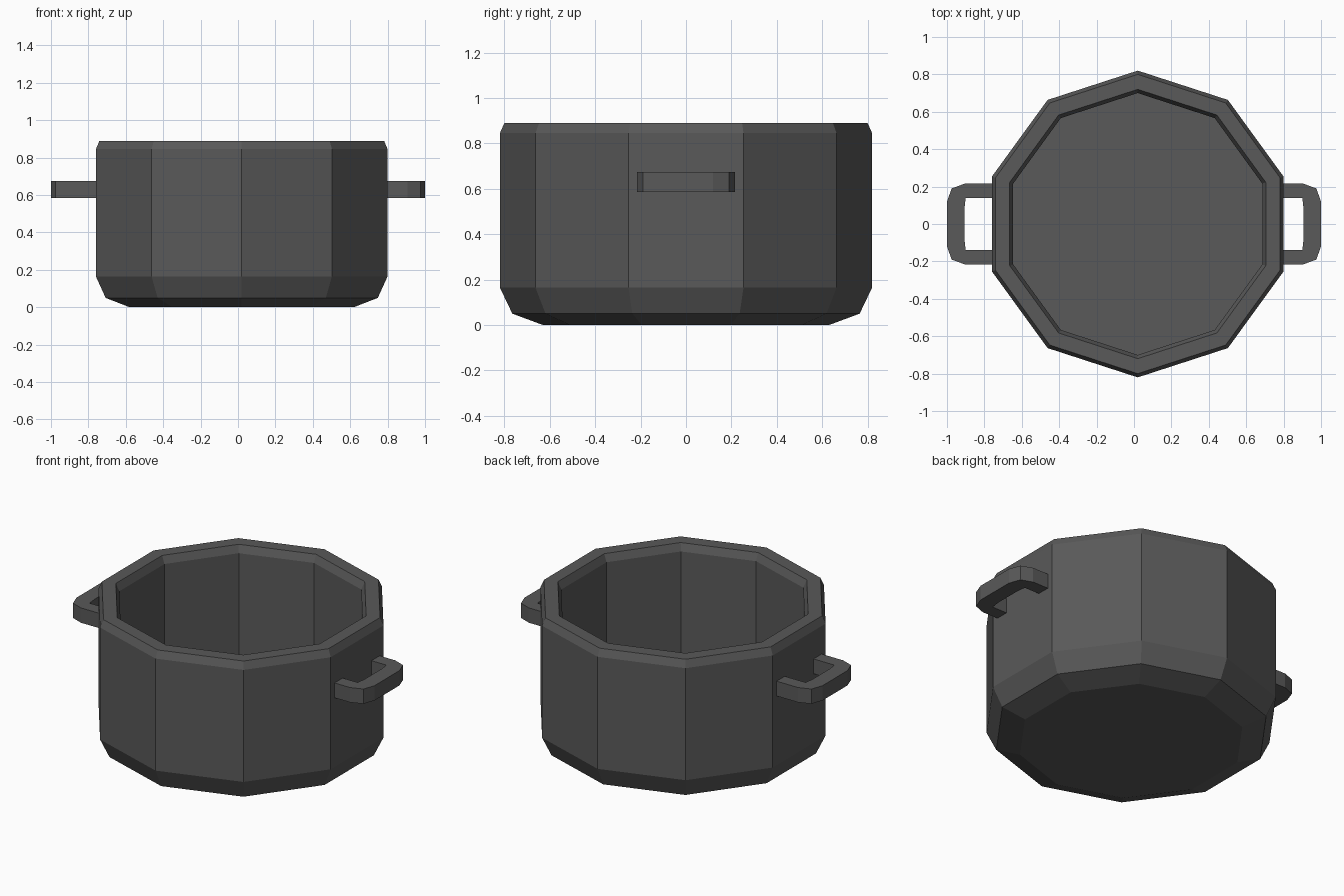
import bpy, bmesh, math

if "Cube" in bpy.data.objects:
    bpy.data.objects.remove(bpy.data.objects["Cube"])

SIDES = 10
CENTRE_X = 0.02

mat = bpy.data.materials.new("dark_metal")
mat.diffuse_color = (0.1, 0.1, 0.1, 1)
mat.use_nodes = True
mat.node_tree.nodes["Principled BSDF"].inputs["Base Color"].default_value = mat.diffuse_color


def finish(name, bm):
    bmesh.ops.recalc_face_normals(bm, faces=bm.faces)
    mesh = bpy.data.meshes.new(name)
    bm.to_mesh(mesh)
    bm.free()
    mesh.materials.append(mat)
    obj = bpy.data.objects.new(name, mesh)
    bpy.context.collection.objects.link(obj)
    return obj


# Pot body: ten-sided rings from the underside, over the rim, to the inner floor
profile = [(0.63, 0), (0.765, 0.05), (0.82, 0.165), (0.82, 0.845), (0.80, 0.89),
           (0.72, 0.89), (0.70, 0.845), (0.70, 0.10)]
bm = bmesh.new()
rings = []
for r, z in profile:
    angles = [math.pi / 2 + i * math.tau / SIDES for i in range(SIDES)]
    rings.append([bm.verts.new((CENTRE_X + r * math.cos(a), r * math.sin(a), z))
                  for a in angles])
for low, high in zip(rings, rings[1:]):
    for i in range(SIDES):
        j = (i + 1) % SIDES
        bm.faces.new((low[i], low[j], high[j], high[i]))
bm.faces.new(rings[0])
bm.faces.new(rings[-1])
finish("pot_body", bm)


# Side handles: half outline mirrored in y, then extruded upwards
def handle(name, side, root):
    outer = [(root, 0.216), (0.905, 0.216), (0.975, 0.19), (1.0, 0.12)]
    inner = [(root, 0.138), (0.90, 0.138), (0.907, 0.08)]
    flip = lambda pts: [(x, -y) for x, y in reversed(pts)]
    outline = outer + flip(outer) + inner_path(inner, flip)
    bm = bmesh.new()
    face = bm.faces.new([bm.verts.new((side * x, y, 0.585)) for x, y in outline])
    ext = bmesh.ops.extrude_face_region(bm, geom=[face])
    top = [g for g in ext["geom"] if isinstance(g, bmesh.types.BMVert)]
    bmesh.ops.translate(bm, verts=top, vec=(0, 0, 0.09))
    finish(name, bm)


def inner_path(inner, flip):
    return [(x, -y) for x, y in inner] + list(reversed(inner))


handle("right_handle", 1, 0.78)
handle("left_handle", -1, 0.74)
